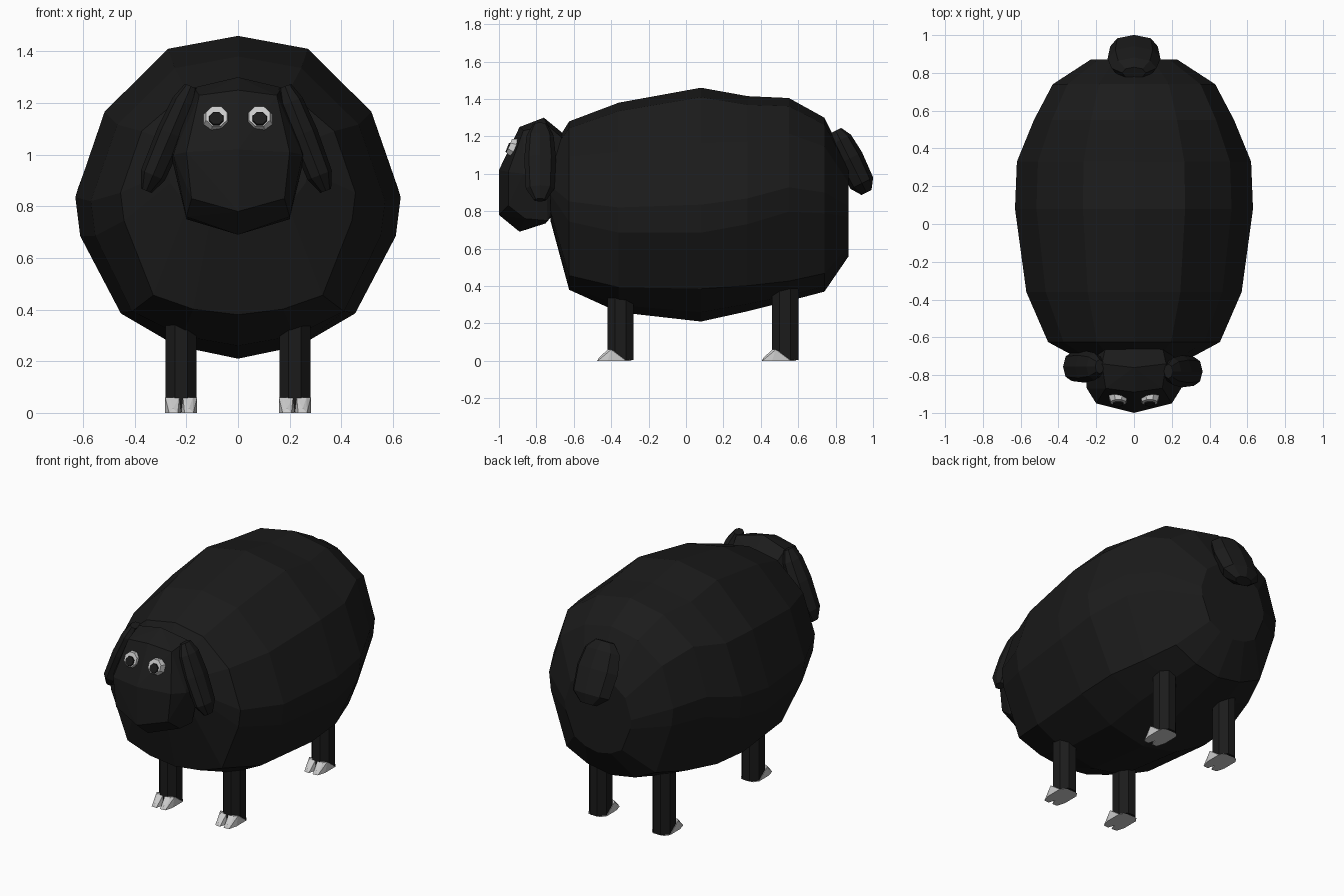
import bpy, bmesh
from math import sin, cos, pi, radians
from mathutils import Vector, Matrix

if "Cube" in bpy.data.objects:
    bpy.data.objects.remove(bpy.data.objects["Cube"])


def material(name, rgb):
    m = bpy.data.materials.new(name)
    m.diffuse_color = (*rgb, 1)
    m.use_nodes = True
    m.node_tree.nodes["Principled BSDF"].inputs["Base Color"].default_value = m.diffuse_color
    return m


WOOL = material("black_wool", (0.011, 0.011, 0.011))
PALE = material("pale_grey", (0.6, 0.6, 0.6))


def finish(name, bm, mat):
    bmesh.ops.recalc_face_normals(bm, faces=bm.faces[:])
    me = bpy.data.meshes.new(name)
    bm.to_mesh(me)
    bm.free()
    me.materials.append(mat)
    ob = bpy.data.objects.new(name, me)
    bpy.context.collection.objects.link(ob)
    return ob


def loft(name, rings, mat):
    """Skin a list of equal-length rings and cap both ends."""
    bm = bmesh.new()
    vs = [[bm.verts.new(p) for p in r] for r in rings]
    n = len(vs[0])
    for a, b in zip(vs, vs[1:]):
        for i in range(n):
            bm.faces.new((a[i], a[(i + 1) % n], b[(i + 1) % n], b[i]))
    bm.faces.new(vs[0])
    bm.faces.new(vs[-1])
    return finish(name, bm, mat)


def hull(name, points, mat):
    bm = bmesh.new()
    for p in points:
        bm.verts.new(p)
    bmesh.ops.convex_hull(bm, input=bm.verts[:])
    bmesh.ops.delete(bm, geom=[v for v in bm.verts if not v.link_faces], context='VERTS')
    bmesh.ops.dissolve_limit(bm, angle_limit=radians(2), verts=bm.verts[:], edges=bm.edges[:])
    return finish(name, bm, mat)


def flap(name, start, end, wide, thick, stations, mat):
    """Flattened drooping lobe: stations are (position along axis, size)."""
    start, end = Vector(start), Vector(end)
    wide = Vector(wide)
    normal = (end - start).normalized().cross(wide.normalized()) * thick
    rings = []
    for t, s in stations:
        c = start.lerp(end, t)
        rings.append([c + s * (wide * cos(k * pi / 4) + normal * sin(k * pi / 4))
                      for k in range(8)])
    return loft(name, rings, mat)


# Woolly body: a faceted cross-section scaled along y, belly flatter and flanks higher at the ends
half = [(0, 1), (0.43, 0.92), (0.82, 0.53), (1, 0), (0.97, -0.24), (0.72, -0.72), (0.38, -0.92)]


def section(y, w, b, t, belly, lift):
    pts = []
    for x, z in half + [(0, -1)] + [(-x, z) for x, z in reversed(half[1:])]:
        if z < -0.5:
            z = (z + 1) * belly - 1
        elif z < 0.6:
            z += lift
        pts.append((x * w, y, (b + t) / 2 + z * (t - b) / 2))
    return pts


stations = [  # y, half width, bottom, top, belly roundness, flank lift
    (-0.725, 0.27, 0.75, 1.12, 1, 0), (-0.625, 0.455, 0.38, 1.28, 0.6, 0.05),
    (-0.36, 0.57, 0.26, 1.38, 0.85, 0), (0.08, 0.63, 0.21, 1.46, 1, 0),
    (0.33, 0.62, 0.265, 1.415, 0.85, 0.05), (0.55, 0.53, 0.32, 1.405, 0.7, 0.12),
    (0.74, 0.43, 0.37, 1.30, 0.75, 0.14), (0.87, 0.23, 0.56, 1.04, 0.9, 0.1)]
loft("body", [section(*s) for s in stations], WOOL)

# Head: right half of the corners, mirrored
corners = [
    (0, -1, 1.02), (0.2, -0.95, 1.01), (0.18, -0.95, 0.83), (0, -1, 0.78),
    (0, -0.89, 1.25), (0.15, -0.87, 1.23), (0.25, -0.87, 1.0), (0.2, -0.86, 0.76), (0, -0.89, 0.69),
    (0, -0.76, 1.30), (0.17, -0.74, 1.26), (0.26, -0.75, 1.0), (0.2, -0.74, 0.75), (0, -0.75, 0.735),
    (0.15, -0.65, 1.18), (0, -0.65, 1.21), (0.2, -0.65, 1.0), (0.15, -0.68, 0.82)]
hull("head", [(s * x, y, z) for x, y, z in corners for s in (-1, 1)], WOOL)

lobe = [(0, 0.45), (0.15, 0.85), (0.45, 1.0), (0.85, 0.9), (1, 0.4)]
# Ears, the left one set slightly further out and back
for label, s, tip, y in (("left", -1, 0.355, -0.755), ("right", 1, 0.34, -0.78)):
    flap("ear_" + label, (s * 0.182, y, 1.265), (s * tip, y, 0.86),
         (0, 0.085, 0), 0.056, lobe, WOOL)

# Tail
flap("tail", (0, 0.80, 1.23), (0, 0.965, 0.90), (0.14, 0, 0), 0.075, lobe, WOOL)


# Eyes: low eight-sided domes tilted to the forehead
def dome(name, loc, r1, r2, depth, mat):
    bm = bmesh.new()
    bmesh.ops.create_cone(bm, cap_ends=True, segments=8, radius1=r1, radius2=r2, depth=depth,
                          matrix=Matrix.Translation(loc) @ Matrix.Rotation(radians(68), 4, 'X')
                          @ Matrix.Rotation(pi / 8, 4, 'Z'))
    return finish(name, bm, mat)


for label, s in (("left", -1), ("right", 1)):
    dome("eye_" + label, (s * 0.083, -0.922, 1.14), 0.06, 0.044, 0.05, PALE)
    dome("pupil_" + label, (s * 0.084, -0.936, 1.134), 0.041, 0.028, 0.042, WOOL)

# Legs with cloven hooves
toe = [(-0.018, -0.125, 0), (0.016, -0.122, 0), (0, -0.115, 0.018), (-0.031, -0.08, 0),
       (0.031, -0.07, 0), (-0.024, -0.068, 0.06), (0.014, -0.068, 0.06), (0.031, -0.05, 0.06),
       (0.031, 0.03, 0), (-0.031, 0.06, 0), (0.01, 0.06, 0)]
for end, cy in (("front", -0.35), ("back", 0.53)):
    for label, s in (("left", -1), ("right", 1)):
        cx = s * 0.22
        ring = [(cx + 0.065 * cos(k * pi / 4 + pi / 8), cy + 0.076 * sin(k * pi / 4 + pi / 8))
                for k in range(8)]
        loft(f"{end}_leg_{label}", [[(x, y, z) for x, y in ring] for z in (0.004, 0.40)], WOOL)
        for side, m in (("a", -1), ("b", 1)):
            hull(f"{end}_hoof_{label}_{side}",
                 [(cx + m * (0.031 + x), cy + y, z) for x, y, z in toe], PALE)
